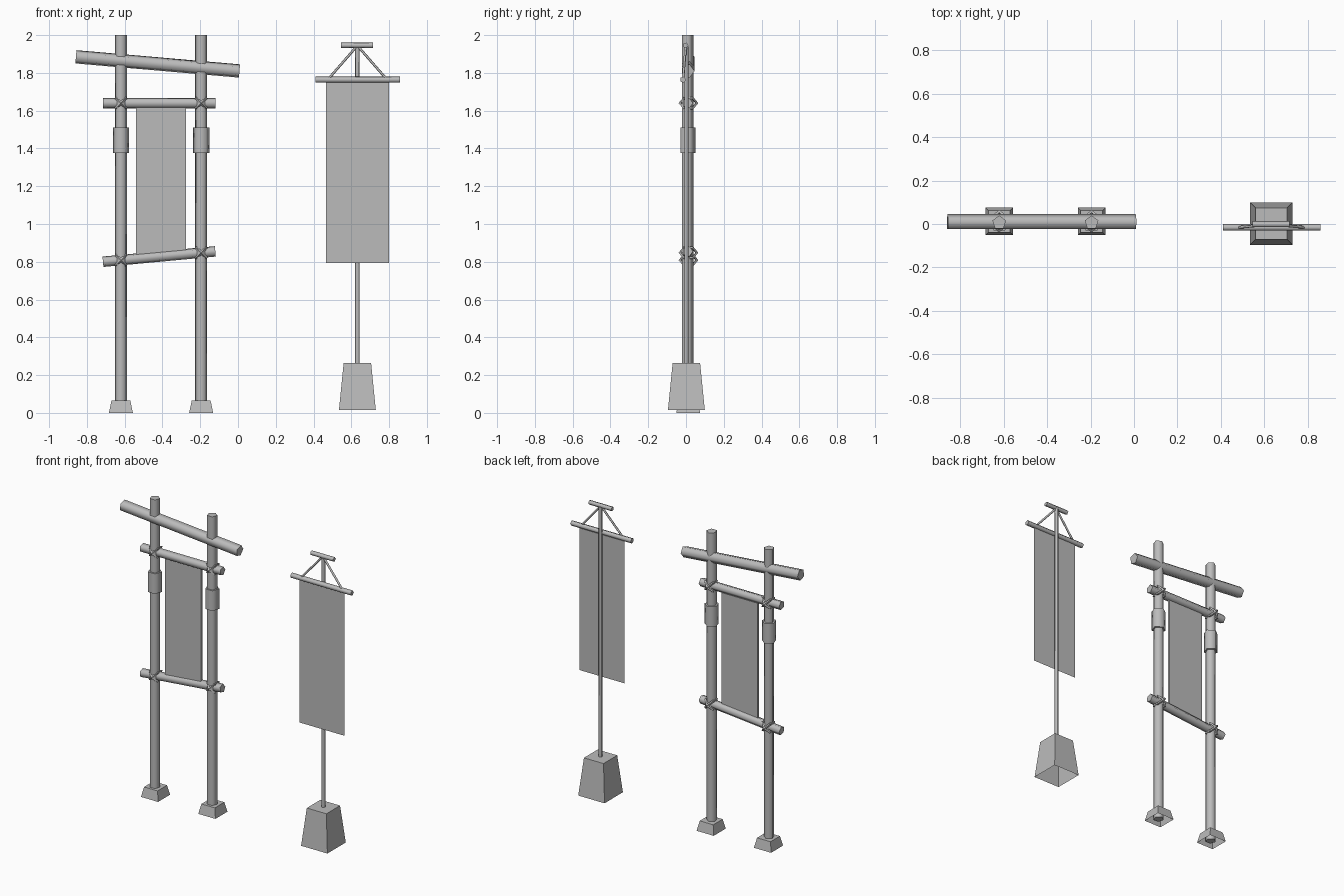
import bpy, bmesh, math
from mathutils import Vector, Matrix

cube = bpy.data.objects.get("Cube")
if cube:
    bpy.data.objects.remove(cube, do_unlink=True)

GREY = (0.5, 0.5, 0.5, 1)
grey = bpy.data.materials.new("plain_grey")
grey.use_nodes = True
grey.diffuse_color = GREY
grey.node_tree.nodes["Principled BSDF"].inputs["Base Color"].default_value = GREY


def finish(name, bm, smooth=False):
    bmesh.ops.recalc_face_normals(bm, faces=bm.faces)
    mesh = bpy.data.meshes.new(name)
    bm.to_mesh(mesh)
    bm.free()
    mesh.materials.append(grey)
    obj = bpy.data.objects.new(name, mesh)
    bpy.context.collection.objects.link(obj)
    if smooth:
        bpy.ops.object.select_all(action='DESELECT')
        obj.select_set(True)
        bpy.context.view_layer.objects.active = obj
        bpy.ops.object.shade_smooth_by_angle(angle=math.radians(80))
    return obj


def rod(name, a, b, radius, sides=5):
    """Round timber from a to b, with one ridge turned to the back."""
    a, b = Vector(a), Vector(b)
    along = (b - a).normalized()
    back = Vector((0, 1, 0))
    back = (back - along * back.dot(along)).normalized()
    side = back.cross(along)
    bm = bmesh.new()
    rings = []
    for end in (a, b):
        angles = [math.tau * i / sides for i in range(sides)]
        rings.append([bm.verts.new(end + radius * (back * math.cos(t) + side * math.sin(t)))
                      for t in angles])
        bm.faces.new(rings[-1])
    for i in range(sides):
        j = (i + 1) % sides
        bm.faces.new((rings[0][i], rings[0][j], rings[1][j], rings[1][i]))
    return finish(name, bm, smooth=True)


def footing(name, x, y, z, bottom, top, height):
    """Tapered block, open underneath."""
    bm = bmesh.new()
    place = (Matrix.Translation((x, y, z + height / 2))
             @ Matrix.Rotation(math.pi / 4, 4, 'Z'))
    bmesh.ops.create_cone(bm, cap_ends=True, segments=4, radius1=bottom / math.sqrt(2),
                          radius2=top / math.sqrt(2), depth=height, matrix=place)
    base = min(bm.faces, key=lambda f: f.calc_center_median().z)
    bmesh.ops.delete(bm, geom=[base], context='FACES_ONLY')
    return finish(name, bm)


def rope_ring(name, centre, tilt, radius=0.044, thick=0.008, around=6, section=4):
    """Six-sided rope loop, leaning across the joint."""
    bm = bmesh.new()
    turn = Matrix.Translation(centre) @ Matrix.Rotation(tilt, 4, 'Y')
    grid = []
    for i in range(around):
        t = math.tau * i / around + math.pi / 2
        row = []
        for k in range(section):
            p = math.tau * k / section
            r = radius + thick * math.cos(p)
            row.append(bm.verts.new(turn @ Vector(
                (r * math.cos(t), r * math.sin(t), thick * math.sin(p)))))
        grid.append(row)
    for i in range(around):
        for k in range(section):
            n, m = (i + 1) % around, (k + 1) % section
            bm.faces.new((grid[i][k], grid[n][k], grid[n][m], grid[i][m]))
    return finish(name, bm)


# Gate: two posts with footings, sleeves and rope lashings
POST_Y = 0.006
BAR_ENDS = (-0.715, -0.12)
bars = {"upper": (1.64, 1.64), "lower": (0.80, 0.855)}
for label, x in (("right", -0.62), ("left", -0.195)):
    rod(f"{label}_post", (x, POST_Y, 0.01), (x, POST_Y, 2), 0.033)
    rod(f"{label}_post_sleeve", (x, POST_Y, 1.375), (x, POST_Y, 1.51), 0.045)
    footing(f"{label}_post_footing", x, 0.012, 0, 0.127, 0.1, 0.065)
    for bar, (z0, z1) in bars.items():
        f = (x - BAR_ENDS[0]) / (BAR_ENDS[1] - BAR_ENDS[0])
        for n, tilt in enumerate((math.pi / 4, -math.pi / 4), 1):
            rope_ring(f"{label}_{bar}_rope_{n}", (x, 0.013, z0 + (z1 - z0) * f), tilt)

# Gate: crossbars, slanted top beam and hanging cloth
for bar, (z0, z1) in bars.items():
    rod(f"{bar}_crossbar", (BAR_ENDS[0], 0.008, z0), (BAR_ENDS[1], 0.008, z1), 0.029)
rod("top_beam", (-0.858, 0.008, 1.885), (0.008, 0.008, 1.81), 0.037)

bm = bmesh.new()
bmesh.ops.create_cube(bm, size=1, matrix=Matrix.Translation((-0.4075, 0.008, 1.23))
                      @ Matrix.Diagonal((0.265, 0.016, 0.79, 1)))
finish("gate_cloth", bm)

# Banner stand: footing, pole, crossbar, top bar and braces
X = 0.632
footing("banner_footing", X, 0.002, 0.015, 0.195, 0.145, 0.25)
rod("banner_pole", (X, 0.002, 0.25), (X, 0.002, 1.94), 0.012)
rod("banner_crossbar", (0.41, -0.016, 1.764), (0.858, -0.016, 1.764), 0.017)
rod("banner_top_bar", (0.546, -0.002, 1.946), (0.716, -0.002, 1.946), 0.015)
for label, s in (("right", -1), ("left", 1)):
    rod(f"{label}_brace", (X + s * 0.008, -0.002, 1.935),
        (X + s * 0.15, -0.016, 1.772), 0.007)

# Banner cloth: a single flat sheet
bm = bmesh.new()
bmesh.ops.create_grid(bm, x_segments=1, y_segments=1, size=0.5,
                      matrix=Matrix.Translation((0.633, -0.016, 1.273))
                      @ Matrix.Rotation(math.pi / 2, 4, 'X')
                      @ Matrix.Diagonal((0.335, 0.96, 1, 1)))
finish("banner_cloth", bm)
